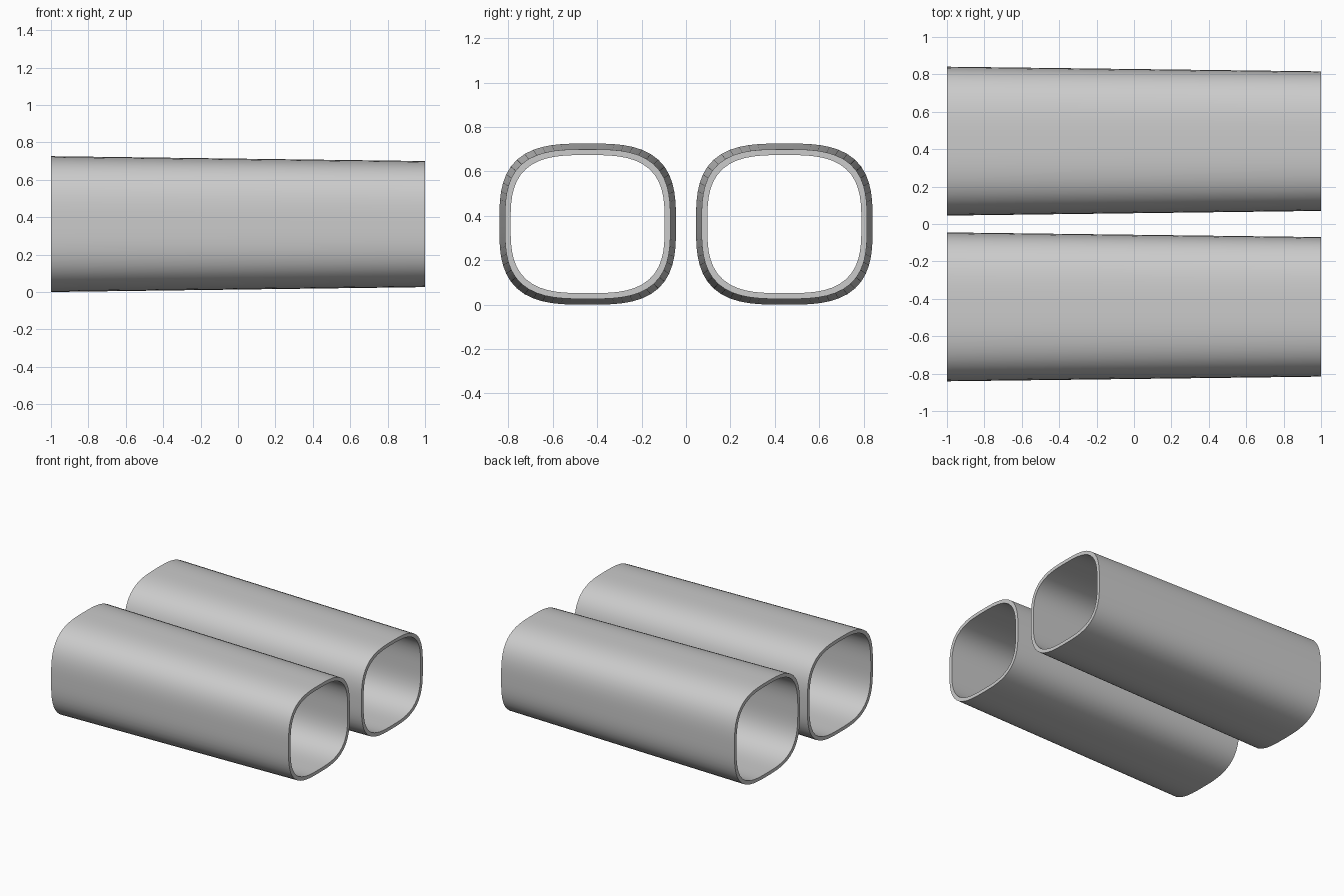
import bpy, bmesh, math

if "Cube" in bpy.data.objects:
    bpy.data.objects.remove(bpy.data.objects["Cube"])

SEGMENTS = 64
POWER = 3.1          # squareness of the rounded section
CENTER_Y, CENTER_Z = 0.443, 0.363

grey = bpy.data.materials.new("light grey")
grey.diffuse_color = (0.6, 0.6, 0.6, 1)
grey.use_nodes = True
grey.node_tree.nodes["Principled BSDF"].inputs["Base Color"].default_value = grey.diffuse_color


def ring(bm, x, half_y, half_z, cy):
    """One rounded-square loop of vertices across the tube."""
    verts = []
    for i in range(SEGMENTS):
        a = 2 * math.pi * i / SEGMENTS
        c, s = math.cos(a), math.sin(a)
        r = (abs(c) ** POWER + abs(s) ** POWER) ** (-1 / POWER)
        verts.append(bm.verts.new((x, cy + half_y * r * c, CENTER_Z + half_z * r * s)))
    return verts


def tube(name, cy):
    """Tapered hollow tube: outer wall, inner wall and two flat rims."""
    bm = bmesh.new()
    loops = [ring(bm, -1, 0.398, 0.363, cy),
             ring(bm, 1, 0.373, 0.337, cy),
             ring(bm, 1, 0.347, 0.311, cy),
             ring(bm, -1, 0.372, 0.337, cy)]
    for k in range(4):
        a, b = loops[k], loops[(k + 1) % 4]
        for i in range(SEGMENTS):
            j = (i + 1) % SEGMENTS
            bm.faces.new((a[i], a[j], b[j], b[i]))
    bmesh.ops.recalc_face_normals(bm, faces=bm.faces[:])
    mesh = bpy.data.meshes.new(name)
    bm.to_mesh(mesh)
    bm.free()
    mesh.materials.append(grey)
    obj = bpy.data.objects.new(name, mesh)
    bpy.context.collection.objects.link(obj)
    # Smooth walls, crisp rims
    bpy.ops.object.select_all(action='DESELECT')
    obj.select_set(True)
    bpy.context.view_layer.objects.active = obj
    bpy.ops.object.shade_smooth_by_angle(angle=math.radians(40))


# Pair of tubes side by side
tube("front_tube", -CENTER_Y)
tube("back_tube", CENTER_Y)
